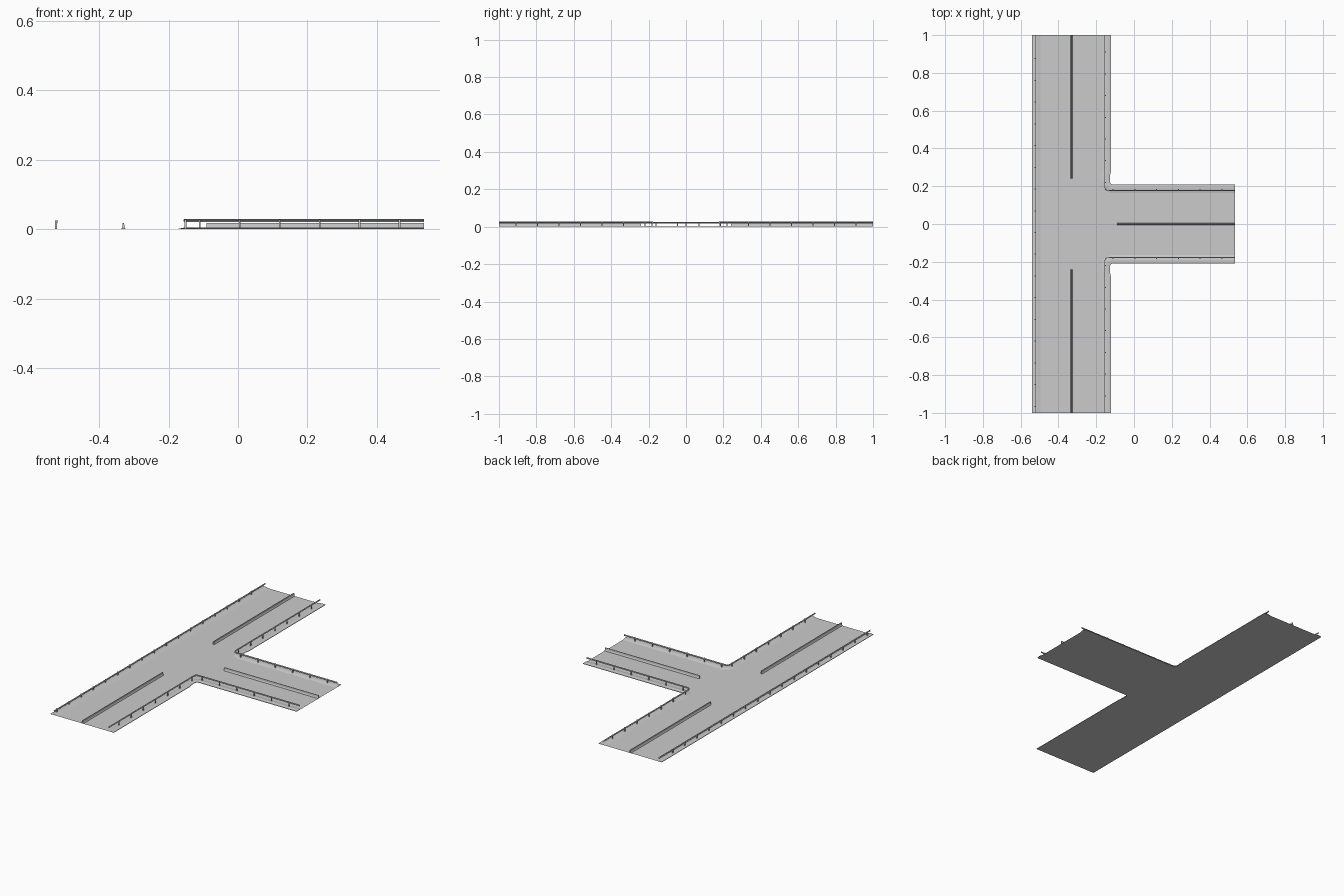
import bpy, bmesh
from mathutils import Vector

if "Cube" in bpy.data.objects:
    bpy.data.objects.remove(bpy.data.objects["Cube"])


def make_object(name, bm):
    bmesh.ops.recalc_face_normals(bm, faces=bm.faces)
    mesh = bpy.data.meshes.new(name)
    bm.to_mesh(mesh)
    bm.free()
    obj = bpy.data.objects.new(name, mesh)
    bpy.context.collection.objects.link(obj)
    return obj


def sweep(name, path, profile, closed=True):
    """Sweep (right-hand offset, height) points along a mitred ground path."""
    pts = [Vector(p) for p in path]
    bm = bmesh.new()
    rings = []
    for i, p in enumerate(pts):
        a = (p - pts[i - 1]).normalized() if i else (pts[1] - p).normalized()
        b = (pts[i + 1] - p).normalized() if i < len(pts) - 1 else a
        na, nb = Vector((a.y, -a.x)), Vector((b.y, -b.x))
        n = (na + nb).normalized()
        n /= n.dot(na)
        rings.append([bm.verts.new((p.x + n.x * o, p.y + n.y * o, z)) for o, z in profile])
    count = len(profile)
    for r, s in zip(rings, rings[1:]):
        for j in range(count if closed else count - 1):
            k = (j + 1) % count
            bm.faces.new((r[j], r[k], s[k], s[j]))
    if closed:
        bm.faces.new(rings[0])
        bm.faces.new(rings[-1])
    return make_object(name, bm)


def mirrored(path):
    return [(x, -y) for x, y in reversed(path)]


def posts(name, places, height):
    bm = bmesh.new()
    for x, y in places:
        cube = bmesh.ops.create_cube(bm, size=1)["verts"]
        bmesh.ops.scale(bm, vec=(0.005, 0.005, height), verts=cube)
        bmesh.ops.translate(bm, vec=(x, y, height / 2), verts=cube)
    return make_object(name, bm)


# Outer edges of the road, travelling with the road on the right
west_edge = [(-0.54, -1), (-0.54, 1)]
north_edge = [(-0.122, 1), (-0.122, 0.28), (-0.128, 0.25), (-0.128, 0.225),
              (-0.124, 0.214), (-0.115, 0.21), (0.535, 0.21)]
south_edge = mirrored(north_edge)

# Flat T-shaped road surface
bm = bmesh.new()
face = bm.faces.new([bm.verts.new((x, y, 0)) for x, y in west_edge + north_edge + south_edge])
bmesh.ops.triangulate(bm, faces=[face])
make_object("road_surface", bm)

# Wedge-shaped shoulders
shoulder = [(0, 0), (0, 0.003), (0.018, 0.005), (0.028, 0.004), (0.045, 0.0003)]
for side, edge in (("west", west_edge), ("north", north_edge), ("south", south_edge)):
    sweep(side + "_shoulder", edge, shoulder, closed=False)


# Corrugated guard rails
def rail_profile(top):
    face = [(0.001, 0), (0.003, -0.002), (0.003, -0.0035), (0.001, -0.0045),
            (0.003, -0.0055), (0.003, -0.007), (0.001, -0.009)]
    front = [(o + 0.001, top + z) for o, z in face]
    back = [(o - 0.0005, top + z) for o, z in reversed(face)]
    return front + back


north_rail = [(-0.153, 1), (-0.153, 0.2), (-0.15, 0.187), (-0.145, 0.182),
              (-0.133, 0.18), (0.535, 0.18)]
sweep("west_rail", [(-0.522, -1), (-0.522, 1)], rail_profile(0.0255))
sweep("north_rail", north_rail, rail_profile(0.029))
sweep("south_rail", mirrored(north_rail), rail_profile(0.029))

# Rail posts
gap = 0.115
posts("west_posts", [(-0.524, -0.965 + i * gap) for i in range(17)], 0.025)
north_posts = [(-0.151, 0.22 + i * gap) for i in range(7)]
north_posts += [(-0.11 + i * gap, 0.182) for i in range(6)]
posts("north_posts", north_posts, 0.028)
posts("south_posts", mirrored(north_posts), 0.028)

# Concrete median barriers with stepped sides
half = [(0.0055, 0), (0.0055, 0.002), (0.003, 0.007), (0.002, 0.018)]
barrier = half + [(-o, z) for o, z in reversed(half)]
north_median = [(-0.33, 1), (-0.33, 0.24)]
sweep("north_median_barrier", north_median, barrier)
sweep("south_median_barrier", mirrored(north_median), barrier)
sweep("branch_median_barrier", [(-0.09, 0), (0.535, 0)], barrier)
